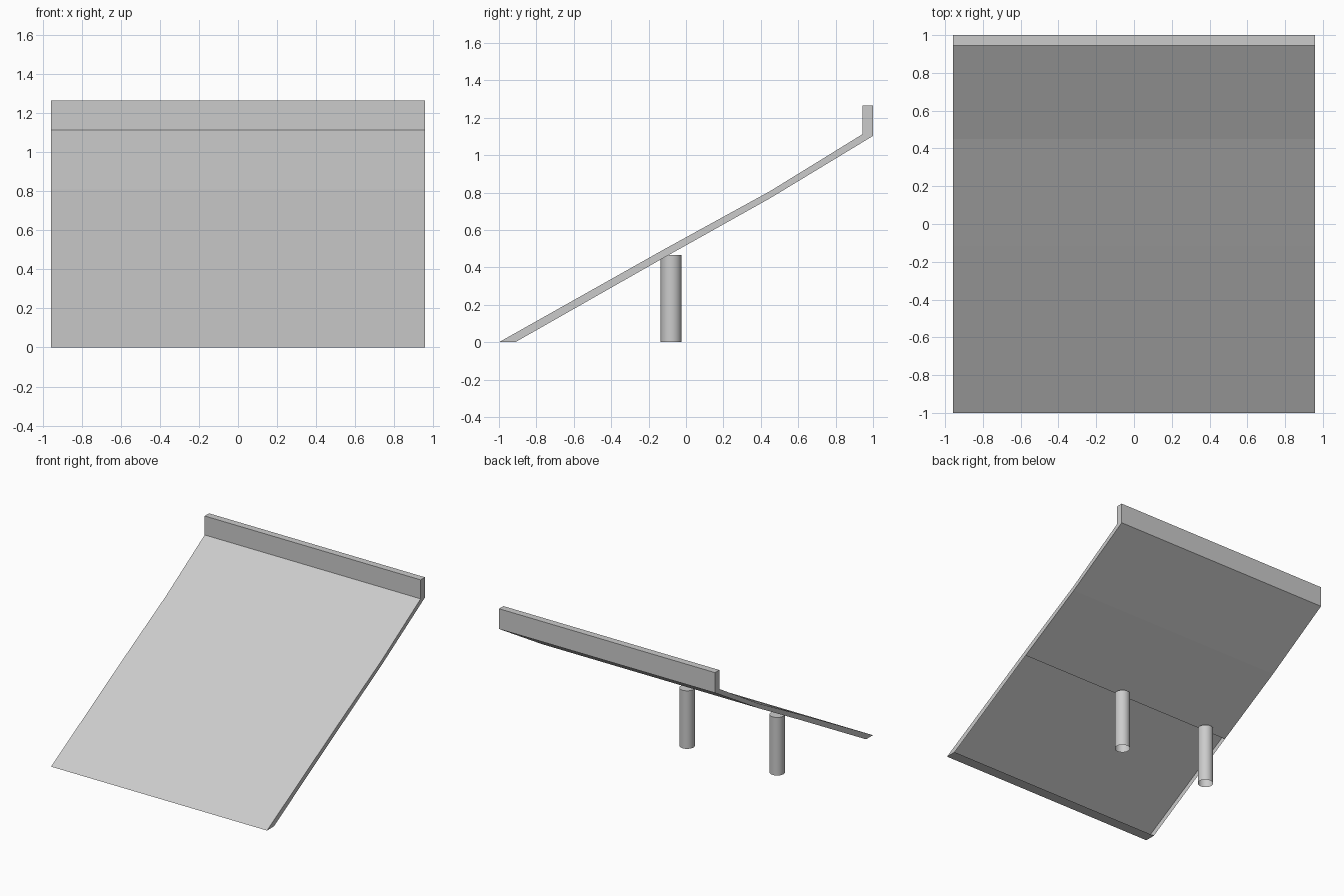
import bpy, bmesh

if "Cube" in bpy.data.objects:
    bpy.data.objects.remove(bpy.data.objects["Cube"])

HALF_W = 0.957


def extrude_x(name, profile, open_edge):
    """Extrude a closed (y, z) profile across the width, leaving one strip open."""
    bm = bmesh.new()
    left = [bm.verts.new((-HALF_W, y, z)) for y, z in profile]
    right = [bm.verts.new((HALF_W, y, z)) for y, z in profile]
    bm.faces.new(left)
    bm.faces.new(right[::-1])
    n = len(profile)
    strips = [bm.faces.new((left[i], right[i], right[(i + 1) % n], left[(i + 1) % n]))
              for i in range(n)]
    bmesh.ops.recalc_face_normals(bm, faces=bm.faces)
    bmesh.ops.delete(bm, geom=[strips[open_edge]], context='FACES_ONLY')
    mesh = bpy.data.meshes.new(name)
    bm.to_mesh(mesh)
    bm.free()
    obj = bpy.data.objects.new(name, mesh)
    bpy.context.collection.objects.link(obj)
    return obj


# Sloping deck with slight bends and an upright lip; lower underside is open
extrude_x("ramp_with_lip", [
    (-1.0, 0.0), (-0.913, 0.0), (-0.10, 0.462), (0.45, 0.77), (1.0, 1.103),
    (1.0, 1.265), (0.945, 1.265), (0.945, 1.113), (0.45, 0.808), (-0.12, 0.495),
], open_edge=1)

# Two round posts under the deck, open at the bottom
for i, x in enumerate((-0.753, 0.045), 1):
    bpy.ops.mesh.primitive_cylinder_add(vertices=32, radius=0.056, depth=0.465,
                                        location=(x, -0.079, 0.2325))
    post = bpy.context.object
    post.name = f"support_post_{i}"
    bm = bmesh.new()
    bm.from_mesh(post.data)
    bmesh.ops.delete(bm, geom=[f for f in bm.faces if f.normal.z < -0.9],
                     context='FACES_ONLY')
    bm.to_mesh(post.data)
    bm.free()
    bpy.ops.object.shade_smooth_by_angle()
